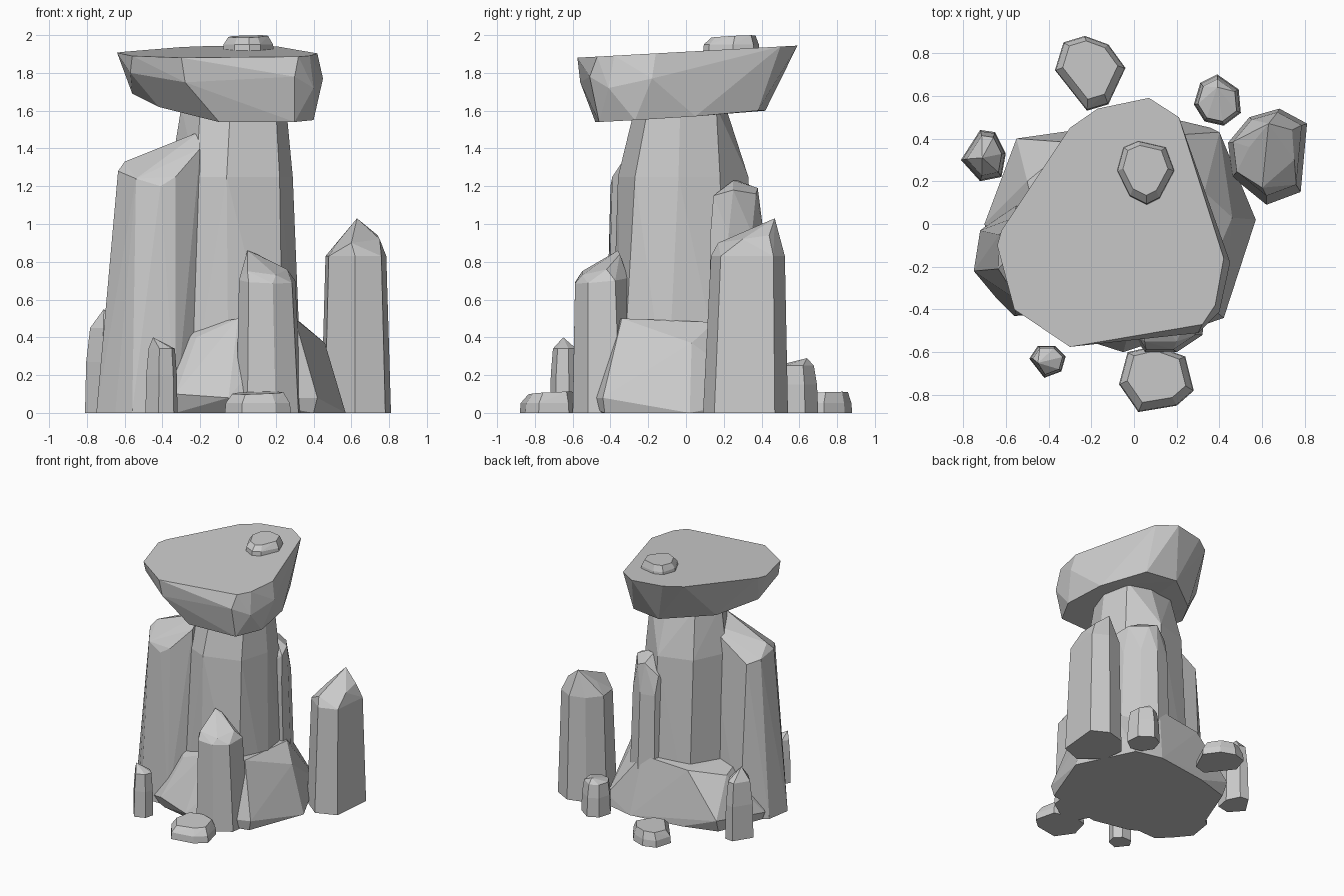
import bpy, bmesh, math
from mathutils import Vector


def hull(name, pts):
    """Faceted rock: convex hull of a few corner points, flat shaded."""
    bm = bmesh.new()
    for p in pts:
        bm.verts.new(p)
    r = bmesh.ops.convex_hull(bm, input=bm.verts[:])
    loose = {g for g in r["geom_interior"] + r["geom_unused"] if isinstance(g, bmesh.types.BMVert)}
    bmesh.ops.delete(bm, geom=list(loose), context='VERTS')
    bmesh.ops.dissolve_limit(bm, angle_limit=math.radians(2), verts=bm.verts[:], edges=bm.edges[:])
    bmesh.ops.recalc_face_normals(bm, faces=bm.faces[:])
    me = bpy.data.meshes.new(name)
    bm.to_mesh(me)
    bm.free()
    ob = bpy.data.objects.new(name, me)
    bpy.context.collection.objects.link(ob)
    return ob


def ring(outline, scale, z, shift=(0, 0), tilt=(0, 0)):
    """Outline scaled about its middle, placed on a tilted plane at height z."""
    c = sum((Vector(p) for p in outline), Vector((0, 0))) / len(outline)
    out = []
    for p in outline:
        d = (Vector(p) - c) * scale
        out.append((c.x + d.x + shift[0], c.y + d.y + shift[1], z + d.x * tilt[0] + d.y * tilt[1]))
    return out


def flat(outline, z):
    return [(x, y, z) for x, y in outline]


# Low mound at the foot
mound = [(-.68, 0), (-.54, .36), (-.27, .44), (.15, .5), (.36, .45), (.57, .02),
         (.4, -.43), (.2, -.47), (-.05, -.52), (-.33, -.46), (-.58, -.33)]
hull("base_mound", flat(mound, 0) + [
    (-.05, -.6, .08), (-.33, -.51, .1), (.42, -.44, .08), (-.55, .4, .1), (.4, .43, .08), (-.7, 0, .06),
    (-.42, -.15, .42), (-.22, -.38, .4), (0, -.42, .5), (.3, -.34, .5), (.37, -.05, .44),
    (.46, .03, .37), (.33, .15, .48), (.1, .41, .46), (-.28, .38, .43), (-.5, .2, .38)])

# Main pillar
hull("main_pillar", flat([(-.4, 0), (-.25, -.33), (-.05, -.4), (.24, -.34), (.34, -.1),
                          (.28, .22), (.05, .4), (-.25, .32)], .02)
     + flat([(-.36, 0), (-.22, -.29), (-.06, -.36), (.22, -.27), (.29, -.04), (.23, .18), (.02, .33), (-.24, .25)], 1.25)
     + flat([(-.3, -.02), (-.2, -.2), (-.04, -.27), (.2, -.2), (.255, -.03), (.2, .16), (.02, .21), (-.2, .17)], 1.62))

# Tall left pillar with a slanted top
hull("left_pillar", flat([(-.72, -.03), (-.75, -.22), (-.65, -.34), (-.56, -.43), (-.33, -.42),
                          (-.22, -.3), (-.2, .08), (-.55, .1)], 0)
     + [(-.635, -.21, 1.28), (-.6, -.17, 1.33), (-.54, -.36, 1.24), (-.41, -.4, 1.2), (-.33, -.39, 1.25),
        (-.2, -.29, 1.4), (-.2, -.2, 1.49), (-.2, .02, 1.46), (-.56, .03, 1.22), (-.63, -.05, 1.25)])

# Back pillar leaning on the main one
back = [(-.06, .26), (.05, .13), (.33, .12), (.32, .23), (.25, .37), (.13, .44), (0, .41)]
hull("back_pillar", flat(back, 0) + ring(back, .88, .95, (-.01, -.01))
     + [(.01, .2, 1.1), (.29, .145, 1.15), (.26, .25, 1.18), (.17, .37, 1.16), (.1, .38, 1.19),
        (0, .35, 1.1), (.16, .25, 1.23), (.1, .27, 1.23)])

# Front pillar
front = [(-.01, -.5), (.05, -.6), (.2, -.6), (.32, -.52), (.34, -.35), (.2, -.27), (.02, -.3)]
hull("front_pillar", flat(front, 0) + ring(front, .85, .7, (-.01, -.01), (-.05, .1))
     + [(.05, -.36, .86), (.1, -.35, .84), (.26, -.42, .76), (.05, -.55, .75), (.2, -.55, .73)])

# Separate standing stone on the right
stone = [(.44, .38), (.46, .22), (.62, .09), (.78, .15), (.81, .47), (.68, .54), (.54, .5)]
hull("standing_stone", flat(stone, 0) + ring(stone, .87, .83, (0, .01))
     + [(.63, .47, 1.03), (.54, .36, .92), (.6, .17, .9), (.75, .3, .92), (.74, .44, .94)])

# Small upright stones: outline, shoulder height, scale, peak
uprights = {
    "left_small_spire": ([(-.81, .3), (-.72, .2), (-.62, .22), (-.6, .33), (-.65, .43), (-.72, .44)],
                         .45, .78, (-.71, .31, .55)),
    "front_small_spire": ([(-.49, -.63), (-.42, -.72), (-.34, -.69), (-.32, -.62), (-.37, -.57), (-.45, -.57)],
                          .34, .82, (-.45, -.65, .4)),
    "back_small_stone": ([(.28, .56), (.33, .48), (.42, .46), (.5, .52), (.49, .63), (.39, .7), (.31, .66)],
                         .25, .82, (.39, .64, .29)),
}
for name, (outline, h, s, peak) in uprights.items():
    hull(name, flat(outline, 0) + ring(outline, .95, h * .6) + ring(outline, s, h) + [peak])

# Flat pebbles on the ground and on the cap: outline, bottom, top
pebbles = {
    "front_pebble": ([(-.07, -.75), (-.03, -.6), (.1, -.57), (.24, -.62), (.28, -.78), (.2, -.85), (.02, -.88)], 0, .115),
    "back_pebble": ([(-.37, .72), (-.33, .85), (-.23, .88), (-.12, .84), (-.04, .73), (-.12, .56), (-.22, .53)], 0, .115),
    "cap_pebble": ([(-.08, .25), (-.05, .36), (.02, .39), (.15, .36), (.19, .25), (.12, .12), (.06, .09), (-.02, .13)], 1.91, 2.0),
}
for name, (outline, lo, hi) in pebbles.items():
    h = hi - lo
    hull(name, ring(outline, 1, lo) + ring(outline, .97, lo + h * .45)
         + ring(outline, .78, hi - h * .08, (0, .01), (.03, .05)))

# Overhanging cap slab with a tilted flat top
top = [(.07, .59), (-.17, .54), (-.3, .45), (-.62, -.03), (-.64, -.1), (-.56, -.4),
       (-.3, -.575), (.32, -.47), (.38, -.38), (.42, -.16), (.21, .5)]
hull("cap_slab", [(x, y, 1.912 + .055 * y) for x, y in top] + [
    (-.57, -.36, 1.8), (-.28, -.56, 1.75), (.3, -.51, 1.78), (.4, -.41, 1.72), (.45, -.18, 1.77),
    (-.56, -.12, 1.69), (-.42, -.3, 1.62), (-.1, -.48, 1.54), (.3, -.46, 1.54), (.4, -.27, 1.55),
    (.36, .05, 1.57), (.2, .38, 1.6), (-.05, .42, 1.6), (-.38, .16, 1.62)])
